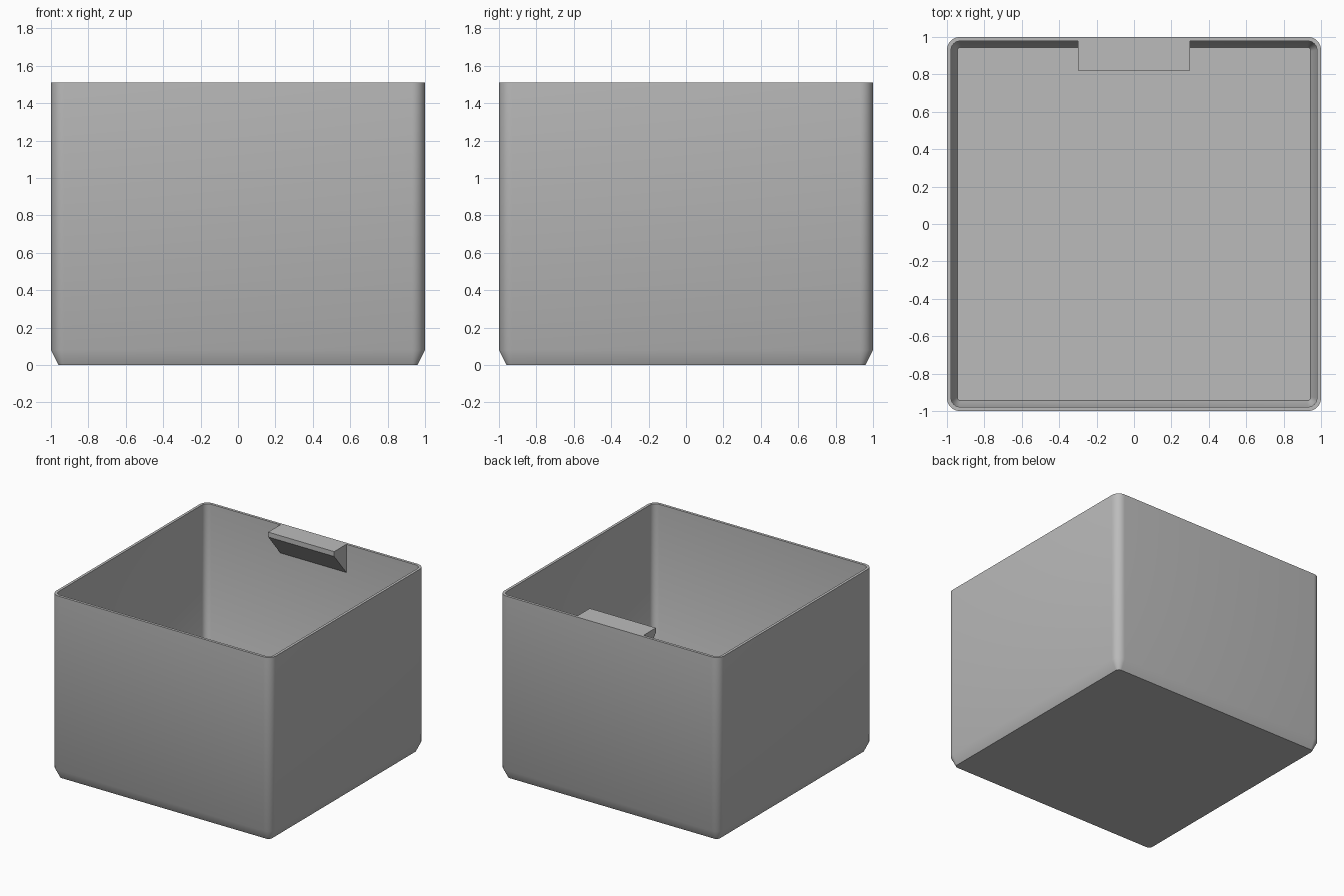
import bpy, bmesh
from math import sin, cos, pi, radians

cube = bpy.data.objects.get("Cube")
if cube:
    bpy.data.objects.remove(cube, do_unlink=True)

# Single grey plastic
grey = bpy.data.materials.new("grey_plastic")
grey.use_nodes = True
colour = (0.5, 0.5, 0.5, 1)
grey.diffuse_color = colour
grey.node_tree.nodes["Principled BSDF"].inputs["Base Color"].default_value = colour

HEIGHT = 1.51
STEPS = 8


def rounded_ring(bm, half, radius, z):
    """Vertices of a rounded square, counter-clockwise."""
    ring = []
    c = half - radius
    for k, (sx, sy) in enumerate([(1, 1), (-1, 1), (-1, -1), (1, -1)]):
        for i in range(STEPS + 1):
            a = (k + i / STEPS) * pi / 2
            ring.append(bm.verts.new((sx * c + radius * cos(a),
                                      sy * c + radius * sin(a), z)))
    return ring


def finish(bm, name):
    bmesh.ops.recalc_face_normals(bm, faces=bm.faces)
    mesh = bpy.data.meshes.new(name)
    bm.to_mesh(mesh)
    bm.free()
    obj = bpy.data.objects.new(name, mesh)
    bpy.context.collection.objects.link(obj)
    mesh.materials.append(grey)
    return obj


# Open bin: chamfered outside, rim, inside wall, chamfered floor
bm = bmesh.new()
profile = [(0.96, 0.03, 0), (1, 0.07, 0.08), (1, 0.07, HEIGHT),
           (0.978, 0.048, HEIGHT), (0.978, 0.048, 0.09), (0.945, 0.02, 0.022)]
rings = [rounded_ring(bm, *p) for p in profile]
for low, high in zip(rings, rings[1:]):
    n = len(low)
    for i in range(n):
        j = (i + 1) % n
        bm.faces.new((low[i], low[j], high[j], high[i]))
bm.faces.new(rings[0])
bm.faces.new(rings[-1])
body = finish(bm, "bin_body")
bpy.context.view_layer.objects.active = body
body.select_set(True)
bpy.ops.object.shade_smooth_by_angle(angle=radians(30))

# Wedge-shaped finger tab on the inside of the back wall
bm = bmesh.new()
side = [(0.985, HEIGHT), (0.82, HEIGHT), (0.82, HEIGHT - 0.04), (0.985, HEIGHT - 0.24)]
end = bm.faces.new([bm.verts.new((-0.3, y, z)) for y, z in side])
out = bmesh.ops.extrude_face_region(bm, geom=[end])
bmesh.ops.translate(bm, vec=(0.6, 0, 0),
                    verts=[v for v in out["geom"] if isinstance(v, bmesh.types.BMVert)])
finish(bm, "finger_tab")
